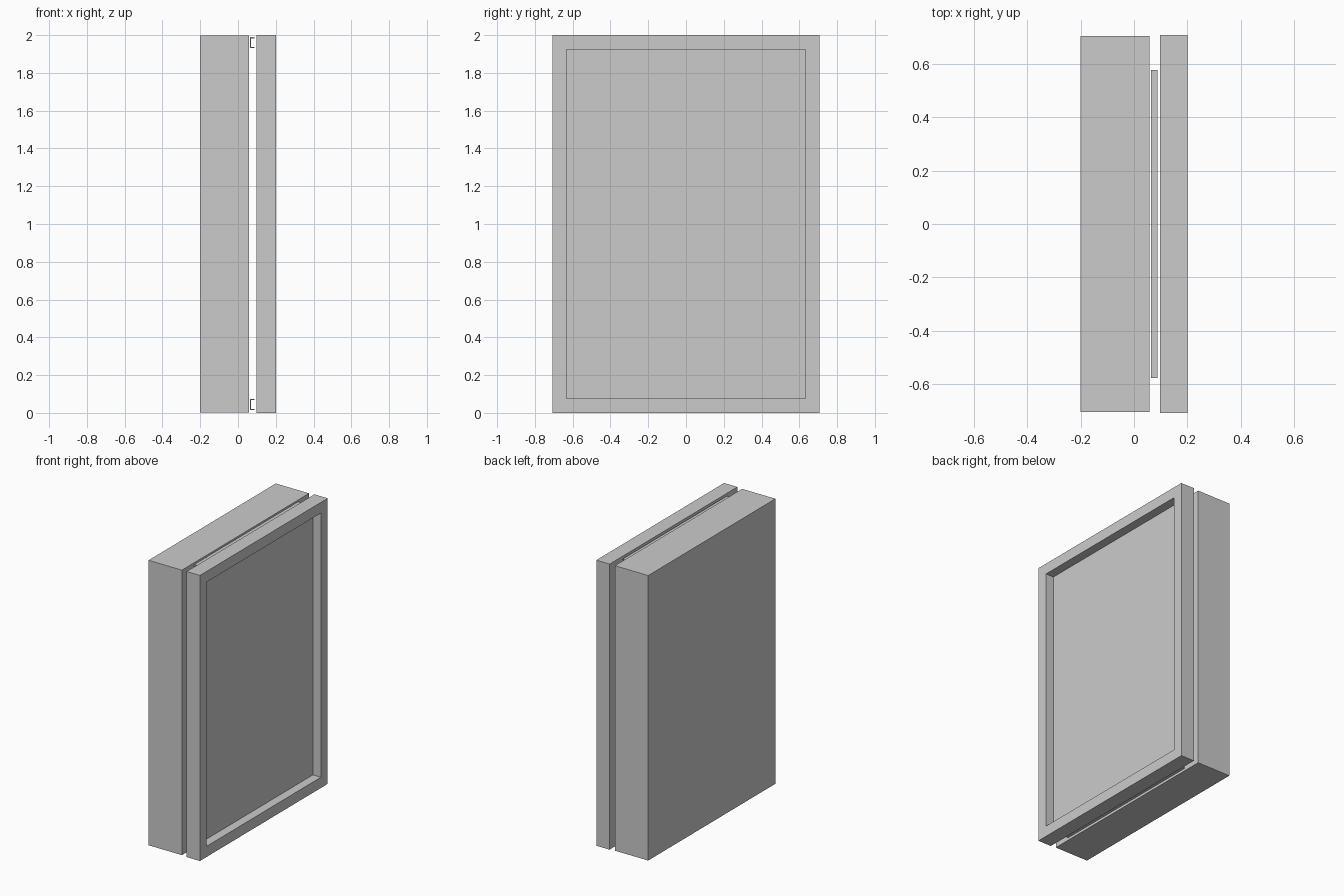
import bpy, bmesh

if "Cube" in bpy.data.objects:
    bpy.data.objects.remove(bpy.data.objects["Cube"])

def make(name, bm):
    bmesh.ops.recalc_face_normals(bm, faces=bm.faces)
    me = bpy.data.meshes.new(name)
    bm.to_mesh(me)
    bm.free()
    ob = bpy.data.objects.new(name, me)
    bpy.context.collection.objects.link(ob)
    return ob

def box_bm(x0, x1, y, z0, z1):
    bm = bmesh.new()
    bmesh.ops.create_cube(bm, size=1)
    for v in bm.verts:
        v.co = (x1 if v.co.x > 0 else x0, y if v.co.y > 0 else -y,
                z1 if v.co.z > 0 else z0)
    return bm

# rear cabinet
make("rear_cabinet", box_bm(-0.2, 0.058, 0.704, 0.002, 1.998))

# front panel with a shallow recess bordered by a frame
bm = box_bm(0.097, 0.2, 0.707, 0, 2)
front = max(bm.faces, key=lambda f: f.calc_center_median().x)
bmesh.ops.inset_region(bm, faces=[front], thickness=0.075, use_even_offset=True)
ret = bmesh.ops.extrude_face_region(bm, geom=[front])
inner = [g for g in ret["geom"] if isinstance(g, bmesh.types.BMFace)]
bmesh.ops.translate(bm, vec=(-0.062, 0, 0), verts=inner[0].verts)
if front.is_valid:
    bmesh.ops.delete(bm, geom=[front], context="FACES_ONLY")
make("front_framed_panel", bm)

# mounting channels in the gap: C section swept along y, open to the front panel
def channel(name, zc):
    x0, x1, h, t = 0.063, 0.087, 0.029, 0.006
    prof = [(x0, -h), (x1, -h), (x1, -h + t), (x0 + t, -h + t),
            (x0 + t, h - t), (x1, h - t), (x1, h), (x0, h)]
    bm = bmesh.new()
    face = bm.faces.new([bm.verts.new((x, -0.576, zc + z)) for x, z in prof])
    ret = bmesh.ops.extrude_face_region(bm, geom=[face], use_keep_orig=True)
    vs = [g for g in ret["geom"] if isinstance(g, bmesh.types.BMVert)]
    bmesh.ops.translate(bm, vec=(0, 1.152, 0), verts=vs)
    make(name, bm)

channel("upper_channel", 1.96)
channel("lower_channel", 0.044)
